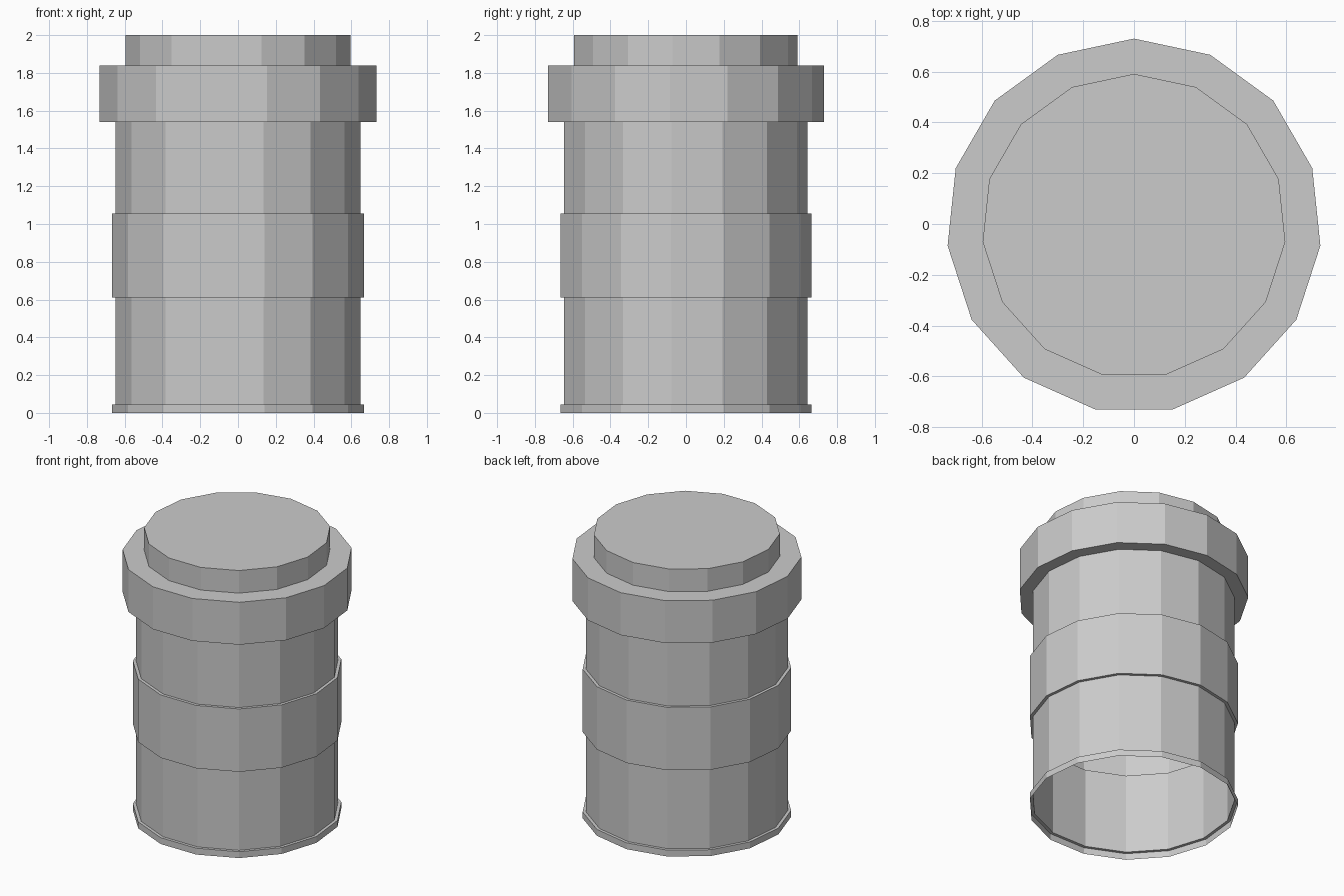
import bpy, bmesh
from math import cos, sin, radians

if "Cube" in bpy.data.objects:
    bpy.data.objects.remove(bpy.data.objects["Cube"])

SIDES = 15
CENTRE_Y = -0.008  # odd-sided ring, shifted so its bounds are centred


def lathe(name, profile, cap_top=False):
    """Revolve (radius, z) points into a flat-faced open shell."""
    bm = bmesh.new()
    rings = []
    for r, z in profile:
        angles = [radians(90 + 360 / SIDES * i) for i in range(SIDES)]
        rings.append([bm.verts.new((r * cos(a), r * sin(a) + CENTRE_Y, z)) for a in angles])
    for low, high in zip(rings, rings[1:]):
        for i in range(SIDES):
            j = (i + 1) % SIDES
            bm.faces.new((low[i], low[j], high[j], high[i]))
    if cap_top:
        bm.faces.new(rings[-1])
    mesh = bpy.data.meshes.new(name)
    bm.to_mesh(mesh)
    bm.free()
    obj = bpy.data.objects.new(name, mesh)
    bpy.context.collection.objects.link(obj)
    return obj


BODY, BAND, COLLAR, LID = 0.651, 0.672, 0.738, 0.599

# Hollow body, open below, with a foot rim and a raised middle band
lathe("body", [(BAND, 0), (BAND, 0.045), (BODY, 0.045), (BODY, 0.61),
               (BAND, 0.61), (BAND, 1.055), (BODY, 1.055), (BODY, 1.54)])

# Wide collar with a closed raised lid
lathe("lid", [(BODY, 1.54), (COLLAR, 1.54), (COLLAR, 1.84),
              (LID, 1.84), (LID, 2.0)], cap_top=True)
